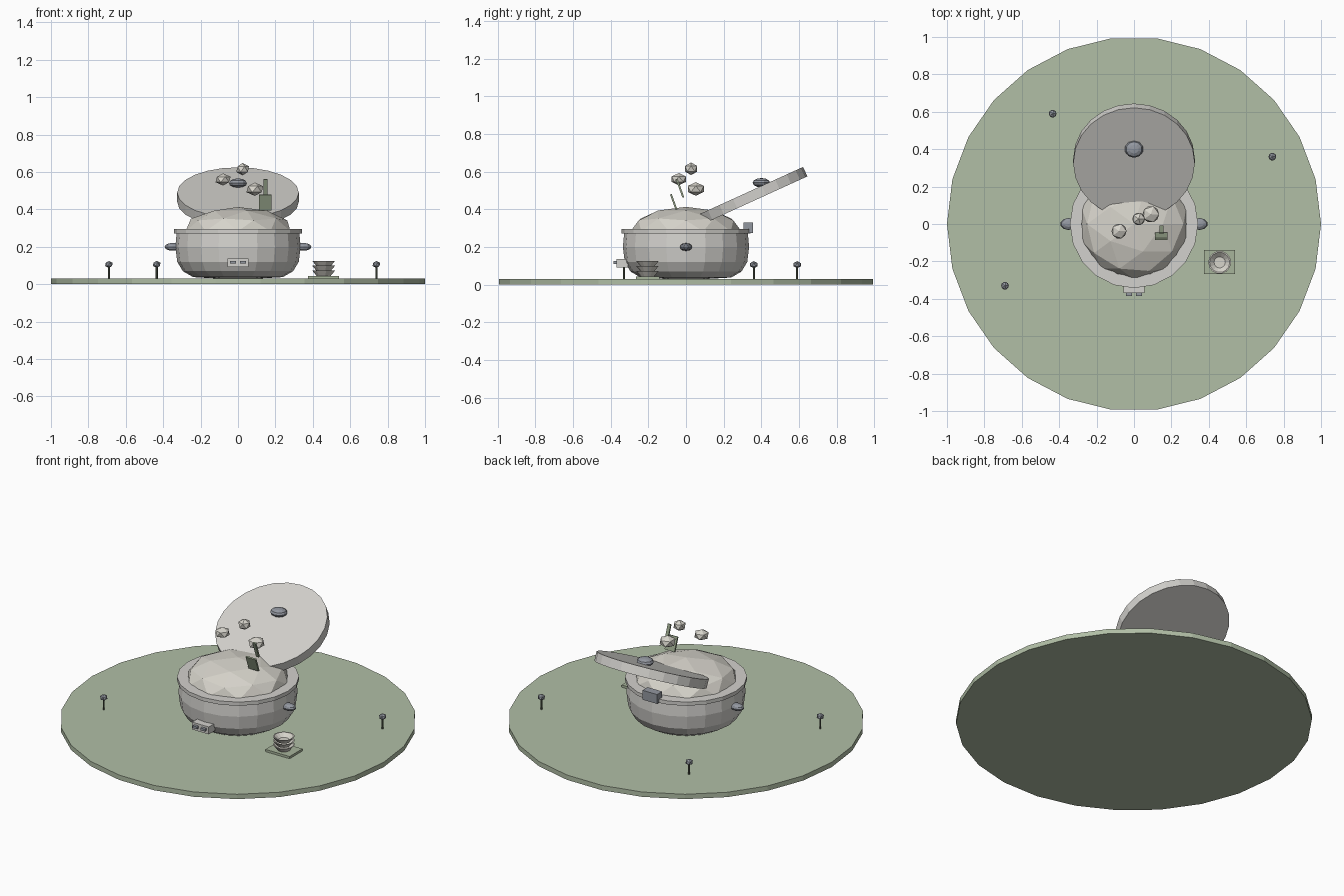
import bpy
import bmesh
import math
from mathutils import Matrix, Vector

cube = bpy.data.objects.get("Cube")
if cube:
    bpy.data.objects.remove(cube, do_unlink=True)


def material(name, r, g, b):
    m = bpy.data.materials.new(name)
    m.use_nodes = True
    m.diffuse_color = (r, g, b, 1)
    m.node_tree.nodes["Principled BSDF"].inputs["Base Color"].default_value = (r, g, b, 1)
    return m


SAGE = material("sage green", 0.44, 0.52, 0.38)
CERAMIC = material("warm off white", 0.65, 0.64, 0.61)
RICE = material("cream white", 0.68, 0.66, 0.60)
SLATE = material("slate grey", 0.29, 0.31, 0.35)
MAT_GREEN = material("mat green", 0.39, 0.46, 0.33)
PADDLE = material("olive green", 0.30, 0.36, 0.25)
STEM = material("dark green", 0.11, 0.13, 0.09)


def finish(name, bm, mat, loc=(0, 0, 0), scale=(1, 1, 1), tilt=0):
    """Turn a bmesh into a flat shaded object, tilted about x."""
    bmesh.ops.recalc_face_normals(bm, faces=bm.faces)
    move = Matrix.Translation(loc) @ Matrix.Rotation(math.radians(tilt), 4, "X")
    bm.transform(move @ Matrix.Diagonal((*scale, 1)))
    mesh = bpy.data.meshes.new(name)
    bm.to_mesh(mesh)
    bm.free()
    mesh.materials.append(mat)
    obj = bpy.data.objects.new(name, mesh)
    bpy.context.collection.objects.link(obj)
    return obj


def lathe(name, profile, sides, mat, loc=(0, 0, 0), tilt=0, closed=False):
    """Spin (radius, height) points about z."""
    bm = bmesh.new()
    points = list(profile) + ([profile[0]] if closed else [])
    verts = [bm.verts.new((r, 0, z)) for r, z in points]
    edges = [bm.edges.new(pair) for pair in zip(verts, verts[1:])]
    bmesh.ops.spin(bm, geom=verts + edges, cent=(0, 0, 0), axis=(0, 0, 1),
                   angle=math.tau, steps=sides)
    bmesh.ops.remove_doubles(bm, verts=bm.verts, dist=0.0005)
    return finish(name, bm, mat, loc, tilt=tilt)


def disc(name, radius, height, sides, mat, loc, tilt=0):
    h = height / 2
    return lathe(name, [(0, -h), (radius, -h), (radius, h), (0, h)], sides, mat, loc, tilt)


def box(name, size, loc, mat, tilt=0):
    bm = bmesh.new()
    bmesh.ops.create_cube(bm, size=1)
    return finish(name, bm, mat, loc, size, tilt)


def ico(name, radii, loc, mat, level=1):
    bm = bmesh.new()
    bmesh.ops.create_icosphere(bm, subdivisions=level, radius=1)
    return finish(name, bm, mat, loc, radii)


def ball(name, radii, loc, mat):
    bm = bmesh.new()
    bmesh.ops.create_uvsphere(bm, u_segments=10, v_segments=6, radius=1)
    return finish(name, bm, mat, loc, radii)


# Ground
disc("ground", 1, 0.03, 26, SAGE, (0, 0, 0.015))

# Pot with its rim and the heaped rice
lathe("pot_body", [(0, 0.03), (0.1, 0.03), (0.24, 0.038), (0.295, 0.07), (0.325, 0.12),
                   (0.335, 0.2), (0.328, 0.275), (0, 0.275)], 20, CERAMIC)
lathe("pot_rim", [(0.28, 0.272), (0.343, 0.272), (0.343, 0.295), (0.28, 0.295)],
      20, CERAMIC, closed=True)
ico("rice_mound", (0.295, 0.295, 0.13), (0, 0, 0.283), RICE, 2)

# Side handles
for side, word in ((1, "left"), (-1, "right")):
    ball(word + "_handle", (0.045, 0.032, 0.021), (side * 0.35, 0, 0.2), SLATE)

# Open lid with knob and hinge
disc("lid", 0.325, 0.055, 24, CERAMIC, (0, 0.337, 0.465), 24.5)
ball("lid_knob", (0.05, 0.046, 0.025), (0, 0.4, 0.541), SLATE)
box("hinge", (0.1, 0.05, 0.058), (0, 0.33, 0.302), SLATE)

# Front control panel with two buttons
box("control_panel", (0.114, 0.06, 0.046), (0, -0.338, 0.114), CERAMIC)
for x in (-0.027, 0.027):
    box("panel_button", (0.03, 0.02, 0.014), (x, -0.375, 0.118), SLATE)

# Rice clumps tossed in the air
for x, y, z, r in ((-0.08, -0.038, 0.56, 0.045), (0.025, 0.027, 0.615, 0.038),
                   (0.09, 0.052, 0.508, 0.05)):
    ico("rice_clump", (r, r, r * 0.72 if r > 0.04 else r * 0.88), (x, y, z), RICE)

# Serving paddle
box("paddle_blade", (0.068, 0.01, 0.088), (0.145, -0.065, 0.438), PADDLE, 20)
box("paddle_handle", (0.02, 0.01, 0.105), (0.147, -0.032, 0.512), PADDLE, 20)

# Stacked bowls on a mat
box("bowl_mat", (0.166, 0.126, 0.014), (0.457, -0.203, 0.037), MAT_GREEN)
for i in range(3):
    lathe("bowl", [(0, 0), (0.037, 0), (0.061, 0.029), (0.054, 0.029), (0.03, 0.007), (0, 0.007)],
          14, RICE, (0.458, -0.205, 0.044 + i * 0.026))

# Small flowers
for x, y in ((-0.69, -0.33), (-0.435, 0.59), (0.74, 0.36)):
    disc("flower_stem", 0.006, 0.075, 6, STEM, (x, y, 0.065))
    ico("flower_head", (0.023, 0.023, 0.019), (x, y, 0.106), SLATE)
